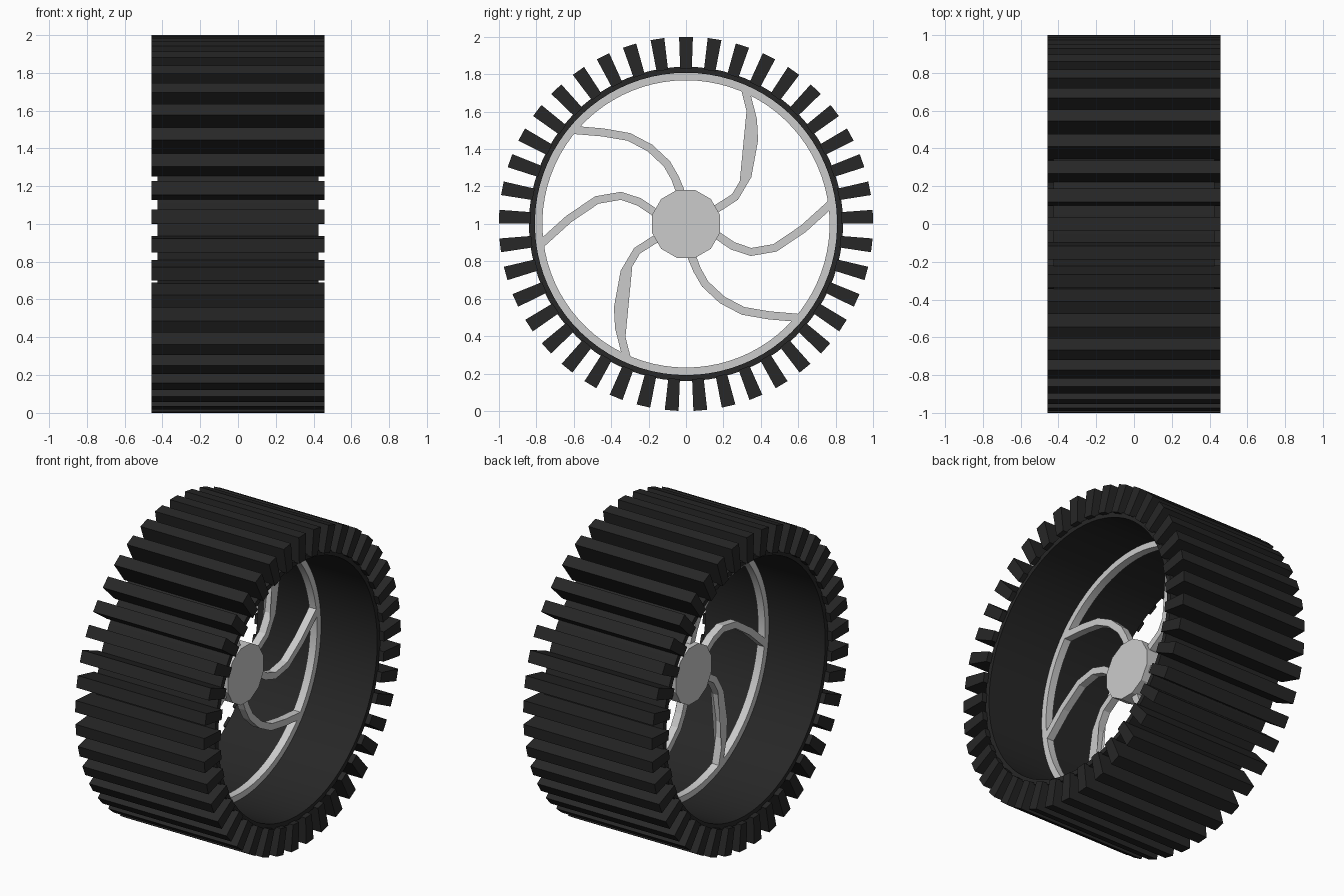
import bpy, bmesh
from math import sin, cos, pi
from mathutils import Vector

if "Cube" in bpy.data.objects:
    bpy.data.objects.remove(bpy.data.objects["Cube"])

CENTRE = Vector((0, 0, 1))
black = bpy.data.materials.new("black_rubber")
black.diffuse_color = (0.02, 0.02, 0.02, 1)
black.use_nodes = True
black.node_tree.nodes["Principled BSDF"].inputs["Base Color"].default_value = black.diffuse_color


def finish(name, bm, mat=None, smooth=False):
    bmesh.ops.recalc_face_normals(bm, faces=bm.faces)
    me = bpy.data.meshes.new(name)
    bm.to_mesh(me)
    bm.free()
    ob = bpy.data.objects.new(name, me)
    ob.location = CENTRE
    bpy.context.collection.objects.link(ob)
    if mat:
        me.materials.append(mat)
    if smooth:
        bpy.ops.object.select_all(action='DESELECT')
        bpy.context.view_layer.objects.active = ob
        ob.select_set(True)
        bpy.ops.object.shade_smooth_by_angle(angle=0.6)
    return ob


def prism(bm, outline, half):
    """Closed (y, z) outline extruded along x from -half to half."""
    a = [bm.verts.new((-half, y, z)) for y, z in outline]
    b = [bm.verts.new((half, y, z)) for y, z in outline]
    n = len(outline)
    bm.faces.new(a)
    bm.faces.new(b)
    for i in range(n):
        j = (i + 1) % n
        bm.faces.new((a[i], a[j], b[j], b[i]))


def ring(name, r_in, r_out, half, mat=None, n=82):
    """Rectangular section swept around the x axis."""
    bm = bmesh.new()
    section = [(-half, r_in), (half, r_in), (half, r_out), (-half, r_out)]
    loops = []
    for k in range(n):
        a = 2 * pi * k / n
        loops.append([bm.verts.new((x, r * sin(a), r * cos(a))) for x, r in section])
    for k in range(n):
        p, q = loops[k], loops[(k + 1) % n]
        for i in range(4):
            j = (i + 1) % 4
            bm.faces.new((p[i], p[j], q[j], q[i]))
    return finish(name, bm, mat, smooth=True)


# tyre band and inner rim
ring("tyre_band", 0.808, 0.84, 0.425, black)
ring("rim", 0.768, 0.81, 0.025)

# tread lugs
bm = bmesh.new()
LUGS = 41
for k in range(LUGS):
    a = 2 * pi * k / LUGS
    corners = [(-0.031, 0.83), (0.031, 0.83), (0.037, 1.0), (-0.037, 1.0)]
    prism(bm, [(t * cos(a) + r * sin(a), r * cos(a) - t * sin(a))
               for t, r in corners], 0.458)
finish("tread_lugs", bm, black)

# hub
bm = bmesh.new()
prism(bm, [(0.188 * cos(pi * (k + 0.5) / 6), 0.188 * sin(pi * (k + 0.5) / 6))
           for k in range(12)], 0.055)
finish("hub", bm)

# curved spokes: three centre lines, each repeated half a turn round
paths = [
    [(.13, .065), (.17, .085), (.262, .144), (.329, .257), (.364, .449), (.358, .556), (.315, .725)],
    [(-.02, .14), (-.032, .182), (-.059, .246), (-.102, .321), (-.193, .406), (-.305, .465),
     (-.444, .489), (-.61, .503)],
    [(.13, -.04), (.171, -.064), (.251, -.118), (.348, -.15), (.476, -.128), (.626, -.027), (.78, .112)],
]


def spoke(name, pts, width=0.043, half=0.025):
    pts = [Vector(p) for p in pts]
    left, right = [], []
    for i, p in enumerate(pts):
        d = (pts[min(i + 1, len(pts) - 1)] - pts[max(i - 1, 0)]).normalized()
        n = Vector((-d.y, d.x)) * width / 2
        left.append(p + n)
        right.append(p - n)
    bm = bmesh.new()
    prism(bm, left + right[::-1], half)
    bmesh.ops.triangulate(bm, faces=[f for f in bm.faces if len(f.verts) > 4])
    finish(name, bm)


for i, path in enumerate(paths):
    spoke(f"spoke_{i + 1}", path)
    spoke(f"spoke_{i + 4}", [(-y, -z) for y, z in path])
